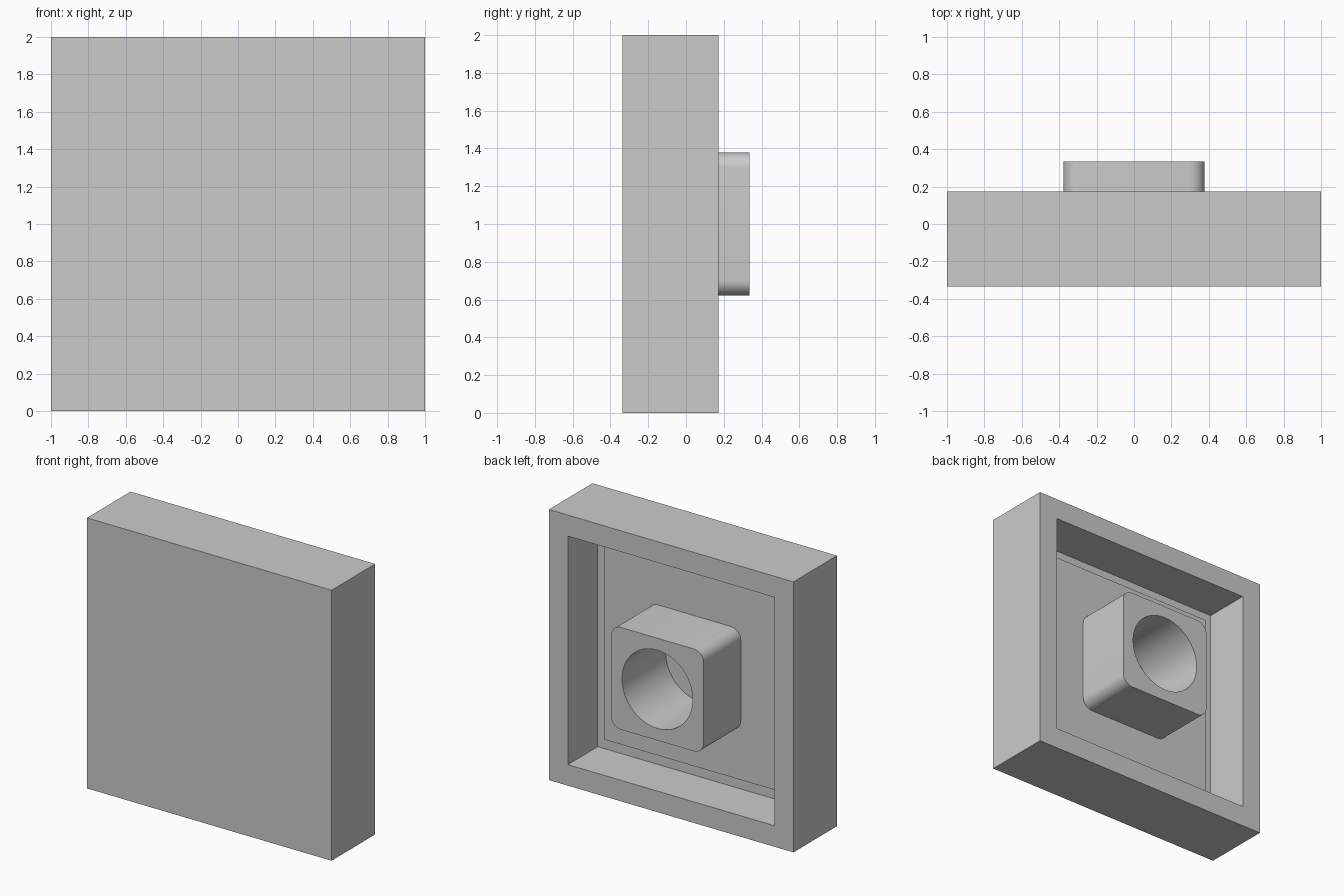
import bpy
import bmesh
from math import radians
from mathutils import Matrix, Vector

FRONT, FLOOR, PANEL, RIM, BOSS_END = -0.335, -0.175, -0.10, 0.173, 0.335
BOSS_HALF, BOSS_RADIUS, HOLE_RADIUS = 0.378, 0.08, 0.289

default = bpy.data.objects.get("Cube")
if default:
    bpy.data.objects.remove(default, do_unlink=True)

grey = bpy.data.materials.new("plain grey")
grey.use_nodes = True
grey.diffuse_color = (0.6, 0.6, 0.6, 1)
grey.node_tree.nodes["Principled BSDF"].inputs["Base Color"].default_value = (0.6, 0.6, 0.6, 1)


def box(bm, half, y0, y1):
    """Square block about the height z = 1, from y0 to y1."""
    place = Matrix.Translation((0, (y0 + y1) / 2, 1))
    bmesh.ops.create_cube(bm, size=1, matrix=place @ Matrix.Diagonal((2 * half, y1 - y0, 2 * half, 1)))


def finish(bm, name):
    bmesh.ops.recalc_face_normals(bm, faces=bm.faces)
    mesh = bpy.data.meshes.new(name)
    bm.to_mesh(mesh)
    bm.free()
    mesh.materials.append(grey)
    obj = bpy.data.objects.new(name, mesh)
    bpy.context.collection.objects.link(obj)
    return obj


# Square tile: hollow back with a raised panel on the recess floor
bm = bmesh.new()
box(bm, 1, FRONT, RIM)
back = max(bm.faces, key=lambda f: f.calc_center_median().y)
for margin, shift in ((0.22, FLOOR - RIM), (0.155, PANEL - FLOOR)):
    bmesh.ops.inset_region(bm, faces=[back], thickness=margin)
    back = bmesh.ops.extrude_discrete_faces(bm, faces=[back])["faces"][0]
    bmesh.ops.translate(bm, verts=back.verts, vec=Vector((0, shift, 0)))
tile = finish(bm, "tile_body")

# Boss with rounded corners, seated slightly into the panel
bm = bmesh.new()
box(bm, BOSS_HALF, PANEL - 0.02, BOSS_END)
corners = [e for e in bm.edges if abs(e.verts[0].co.y - e.verts[1].co.y) > 0.1]
bmesh.ops.bevel(bm, geom=corners, offset=BOSS_RADIUS, segments=8, profile=0.5, affect='EDGES')
boss = finish(bm, "back_boss")

# Round bore through the boss down to the recess floor
bm = bmesh.new()
end = BOSS_END + 0.1
bmesh.ops.create_cone(bm, cap_ends=True, segments=64, radius1=HOLE_RADIUS, radius2=HOLE_RADIUS,
                      depth=end - FLOOR,
                      matrix=Matrix.Translation((0, (end + FLOOR) / 2, 1)) @ Matrix.Rotation(radians(90), 4, 'X'))
cutter = finish(bm, "bore_cutter")
cutter.hide_render = True

for obj in (tile, boss):
    bore = obj.modifiers.new("bore", 'BOOLEAN')
    bore.operation = 'DIFFERENCE'
    bore.solver = 'EXACT'
    bore.object = cutter
    bpy.ops.object.select_all(action='DESELECT')
    obj.select_set(True)
    bpy.context.view_layer.objects.active = obj
    bpy.ops.object.modifier_apply(modifier=bore.name)
    bpy.ops.object.shade_smooth_by_angle(angle=radians(30))

bpy.data.objects.remove(cutter, do_unlink=True)
